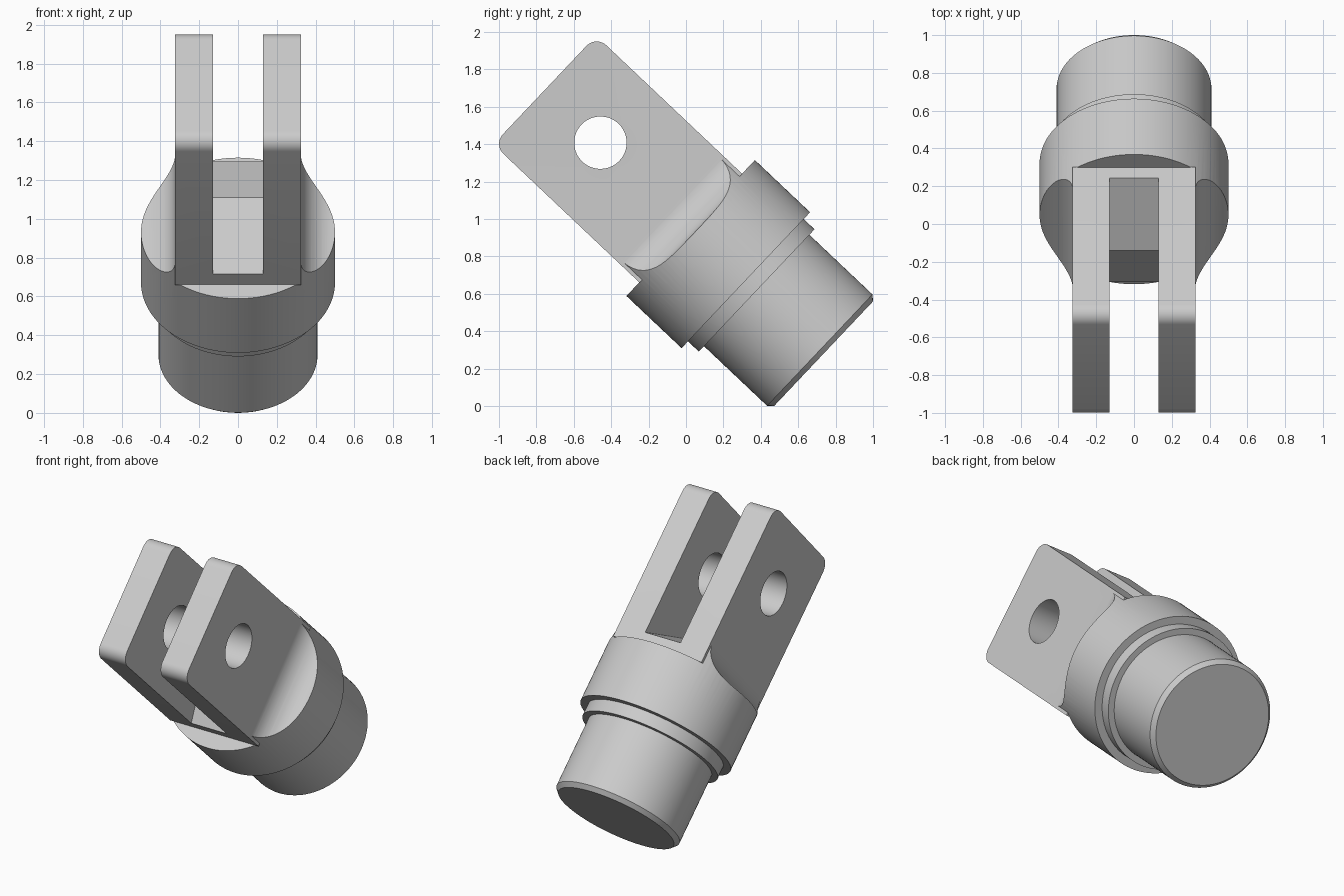
import bpy, bmesh
from math import sin, cos, pi, radians
from mathutils import Matrix

if "Cube" in bpy.data.objects:
    bpy.data.objects.remove(bpy.data.objects["Cube"])

# Parts are modelled upright along z, then leaned forward into place
PLACE = Matrix.Translation((0, 0.487, 0.515)) @ Matrix.Rotation(radians(46.6), 4, 'X')

grey = bpy.data.materials.new("plain_grey")
grey.use_nodes = True
COLOUR = (0.6, 0.6, 0.6, 1)
grey.diffuse_color = COLOUR
grey.node_tree.nodes["Principled BSDF"].inputs["Base Color"].default_value = COLOUR


def make_object(name, bm):
    bmesh.ops.recalc_face_normals(bm, faces=bm.faces)
    mesh = bpy.data.meshes.new(name)
    bm.to_mesh(mesh)
    bm.free()
    mesh.materials.append(grey)
    obj = bpy.data.objects.new(name, mesh)
    bpy.context.collection.objects.link(obj)
    return obj


def lathe(name, profile, sides=96):
    """Closed solid of revolution from (radius, height) pairs."""
    bm = bmesh.new()
    rings = [[bm.verts.new((r * cos(2 * pi * i / sides), r * sin(2 * pi * i / sides), h))
              for i in range(sides)] for r, h in profile]
    for a, b in zip(rings, rings[1:]):
        for i in range(sides):
            j = (i + 1) % sides
            bm.faces.new((a[i], a[j], b[j], b[i]))
    bm.faces.new(rings[0])
    bm.faces.new(rings[-1])
    return make_object(name, bm)


def prism(name, profile, half, along='X'):
    """Extrude a (side, height) outline both ways along X or Y."""
    bm = bmesh.new()
    ends = []
    for d in (-half, half):
        ends.append([bm.verts.new((d, s, h) if along == 'X' else (s, d, h))
                     for s, h in profile])
    a, b = ends
    for i in range(len(a)):
        j = (i + 1) % len(a)
        bm.faces.new((a[i], a[j], b[j], b[i]))
    bm.faces.new(a)
    bm.faces.new(b)
    return make_object(name, bm)


def arc(cx, cz, r, start, end, steps):
    return [(cx + r * cos(radians(start + (end - start) * i / steps)),
             cz + r * sin(radians(start + (end - start) * i / steps)))
            for i in range(steps + 1)]


def combine(target, tool, operation):
    mod = target.modifiers.new(operation.lower(), 'BOOLEAN')
    mod.operation, mod.object, mod.solver = operation, tool, 'EXACT'
    graph = bpy.context.evaluated_depsgraph_get()
    result = bpy.data.meshes.new_from_object(target.evaluated_get(graph))
    target.modifiers.clear()
    target.data = result
    bpy.data.objects.remove(tool)


# Chamfered shaft and locating collar
shaft = lathe("stub_shaft", [(0.385, -0.342), (0.41, -0.314), (0.41, 0.16)])
collar = lathe("collar", [(0.45, 0.15), (0.45, 0.24)])

# Round body, scooped at both sides and cut flat at front and back
body = lathe("fork_body", [(0.5, 0.23), (0.5, 0.85)])
for side in (-1, 1):
    scoop = arc(0.5, 0.78, 0.1755, 180, 270, 20) + [(0.7, 0.6045), (0.7, 1.9), (0.3245, 1.9)]
    combine(body, prism("scoop_cutter", [(side * x, h) for x, h in scoop], 0.7, 'Y'), 'DIFFERENCE')
    step = [(0.39, 0.636), (0.8, 0.636), (0.8, 1.2), (0.39, 1.2)]
    combine(body, prism("step_cutter", [(side * y, h) for y, h in step], 0.8), 'DIFFERENCE')

# Fork block with rounded top corners
W, TOP, R = 0.4, 1.71, 0.075
outline = ([(-W, 0.634), (W, 0.634)] + arc(W - R, TOP - R, R, 0, 90, 10)
           + arc(R - W, TOP - R, R, 90, 180, 10))
combine(body, prism("fork_block", outline, 0.325), 'UNION')

# Slot between the arms, with a ridged floor, and the pin hole
slot = [(-0.6, 0.638), (0, 0.865), (0.6, 0.638), (0.6, 2), (-0.6, 2)]
combine(body, prism("slot_cutter", slot, 0.13), 'DIFFERENCE')
combine(body, prism("pin_cutter", arc(0, 1.3, 0.14, 0, 354.375, 63), 0.6), 'DIFFERENCE')

# Place and shade
for obj in (shaft, collar, body):
    obj.data.transform(PLACE)
    obj.data.materials.clear()
    obj.data.materials.append(grey)
    bpy.ops.object.select_all(action='DESELECT')
    obj.select_set(True)
    bpy.context.view_layer.objects.active = obj
    bpy.ops.object.shade_smooth_by_angle(angle=radians(25))
